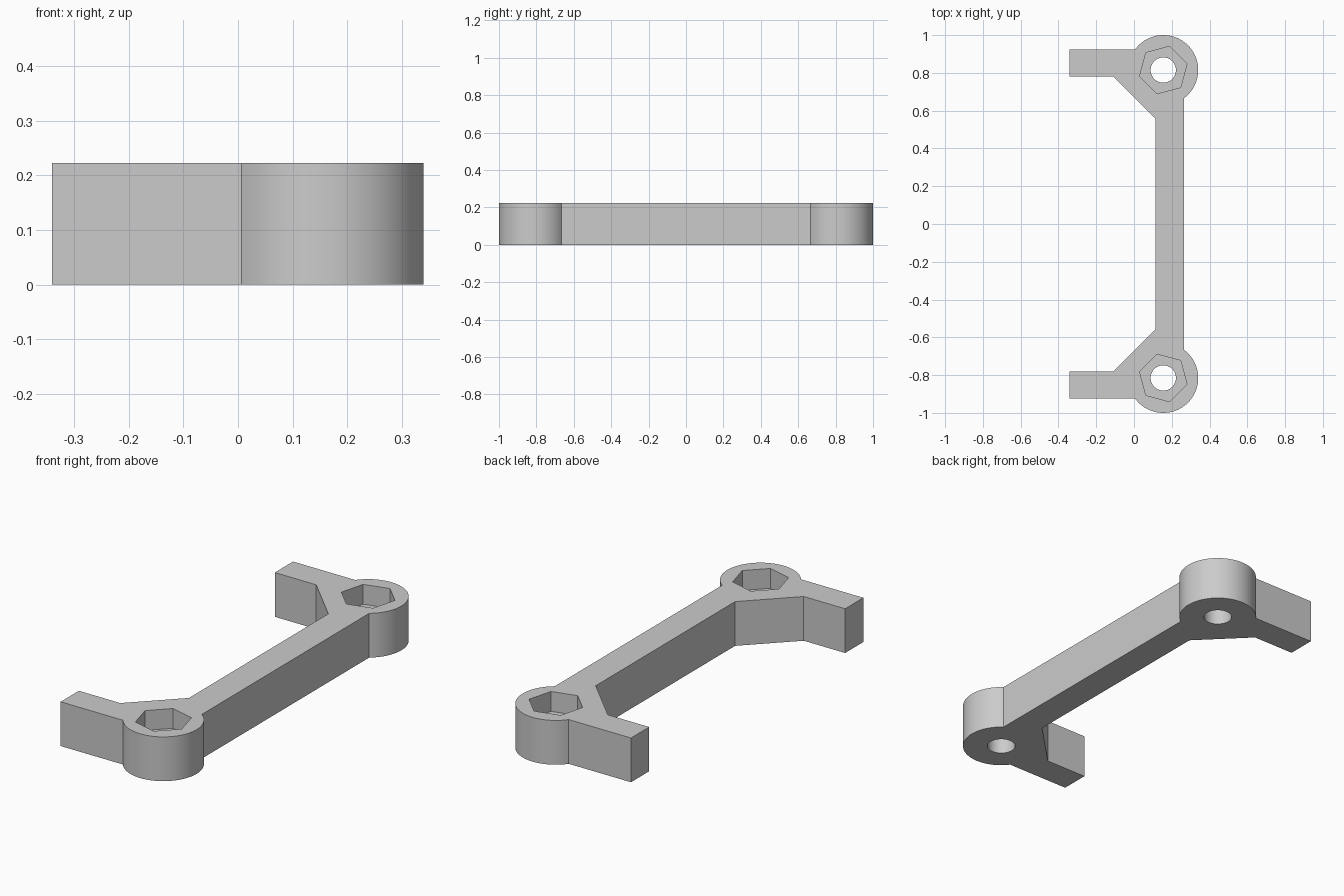
import bpy, bmesh, math

if "Cube" in bpy.data.objects:
    bpy.data.objects.remove(bpy.data.objects["Cube"])

HEIGHT = 0.223
CX, CY, R = 0.155, 0.815, 0.185      # boss centre and radius
HOLE_R, HEX_R, HEX_DEPTH = 0.067, 0.13, 0.10

grey = bpy.data.materials.new("grey")
grey.diffuse_color = (0.6, 0.6, 0.6, 1)
grey.use_nodes = True
grey.node_tree.nodes["Principled BSDF"].inputs["Base Color"].default_value = grey.diffuse_color


def prism(name, outline, z0, z1):
    """Extrude a counter-clockwise outline between two heights."""
    bm = bmesh.new()
    face = bm.faces.new([bm.verts.new((x, y, z0)) for x, y in outline])
    top = bmesh.ops.extrude_face_region(bm, geom=[face])["geom"]
    bmesh.ops.translate(bm, vec=(0, 0, z1 - z0),
                        verts=[v for v in top if isinstance(v, bmesh.types.BMVert)])
    bmesh.ops.recalc_face_normals(bm, faces=bm.faces)
    mesh = bpy.data.meshes.new(name)
    bm.to_mesh(mesh)
    bm.free()
    mesh.materials.append(grey)
    obj = bpy.data.objects.new(name, mesh)
    bpy.context.collection.objects.link(obj)
    return obj


def ring(cx, cy, r, n, start=0.0):
    return [(cx + r * math.cos(start + math.tau * i / n),
             cy + r * math.sin(start + math.tau * i / n)) for i in range(n)]


# Upper half outline: bar edge, boss arc, arm, then diagonal gusset
a0 = -math.acos((0.265 - CX) / R)
a1 = math.pi - math.asin((0.925 - CY) / R)
half = [(CX + R * math.cos(a0 + (a1 - a0) * i / 48),
         CY + R * math.sin(a0 + (a1 - a0) * i / 48)) for i in range(49)]
half += [(-0.341, 0.925), (-0.341, 0.78), (-0.11, 0.78), (0.115, 0.555)]
outline = half + [(x, -y) for x, y in reversed(half)]
bracket = prism("bracket", outline, 0, HEIGHT)

# Through holes and hexagonal nut pockets
for side, label in ((1, "back"), (-1, "front")):
    cutters = (
        prism(label + "_hole_cutter", ring(CX, side * CY, HOLE_R, 48), -0.1, 0.4),
        prism(label + "_nut_cutter",
              ring(CX, side * CY, HEX_R, 6, side * math.radians(75)),
              HEIGHT - HEX_DEPTH, 0.4))
    for cutter in cutters:
        cutter.hide_render = True
        cutter.hide_set(True)
        mod = bracket.modifiers.new(cutter.name, "BOOLEAN")
        mod.operation, mod.solver, mod.object = "DIFFERENCE", "EXACT", cutter

# Bake the cuts, then smooth the round walls
bpy.context.view_layer.objects.active = bracket
bracket.select_set(True)
for mod in list(bracket.modifiers):
    bpy.ops.object.modifier_apply(modifier=mod.name)
bpy.ops.object.shade_smooth_by_angle(angle=math.radians(30))
